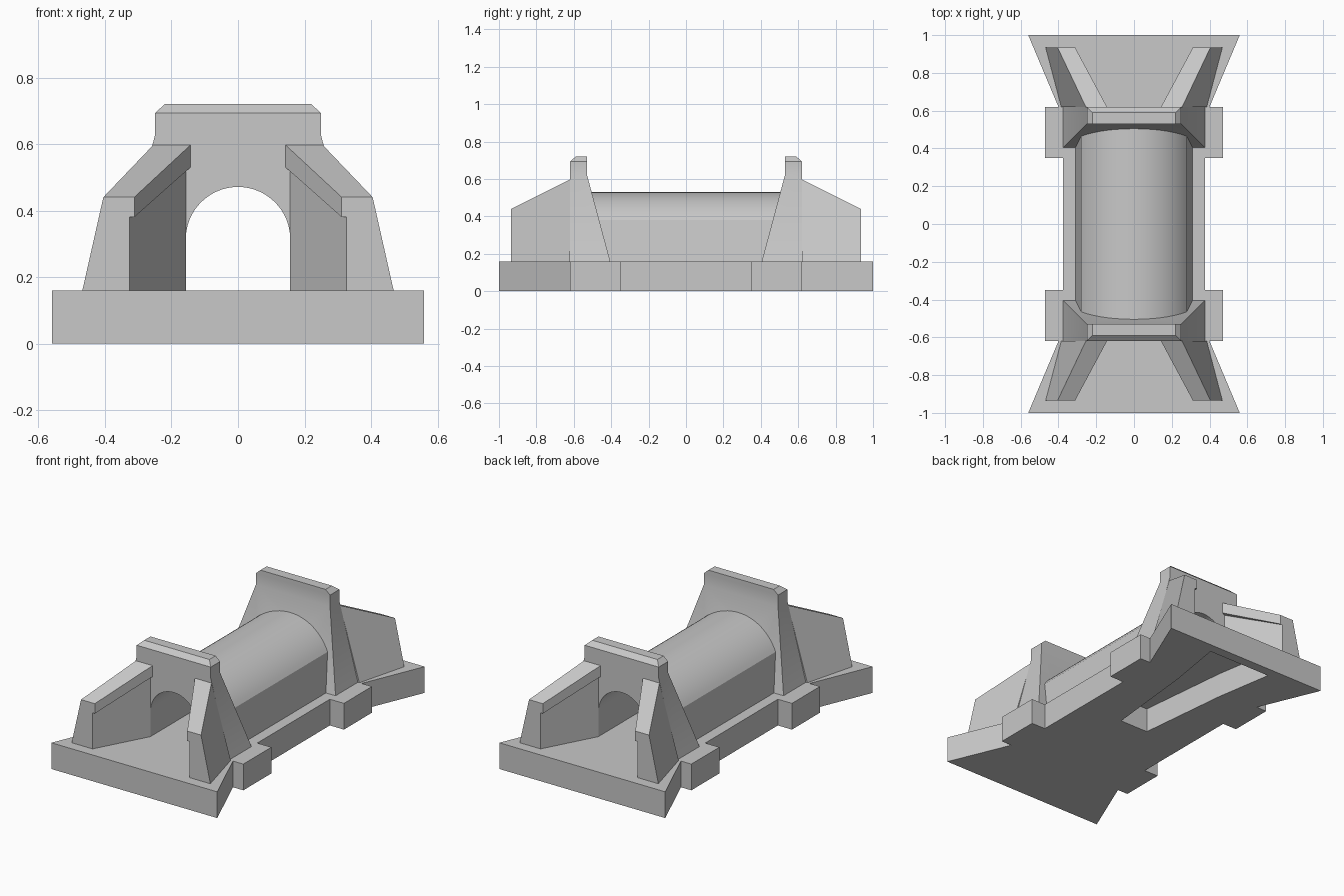
import bpy, bmesh, math

cube = bpy.data.objects.get("Cube")
if cube:
    bpy.data.objects.remove(cube, do_unlink=True)

concrete = bpy.data.materials.new("concrete_grey")
concrete.use_nodes = True
GREY = (0.58, 0.58, 0.58, 1)
concrete.diffuse_color = GREY
concrete.node_tree.nodes["Principled BSDF"].inputs["Base Color"].default_value = GREY

BASE = 0.16  # top of the slab


def loft(name, sections):
    """Skin a list of matching closed loops and cap both ends."""
    bm = bmesh.new()
    rings = [[bm.verts.new(p) for p in s] for s in sections]
    n = len(rings[0])
    for a, b in zip(rings, rings[1:]):
        for i in range(n):
            j = (i + 1) % n
            bm.faces.new((a[i], a[j], b[j], b[i]))
    bm.faces.new(rings[0])
    bm.faces.new(rings[-1])
    bmesh.ops.recalc_face_normals(bm, faces=bm.faces)
    mesh = bpy.data.meshes.new(name)
    bm.to_mesh(mesh)
    bm.free()
    mesh.materials.append(concrete)
    obj = bpy.data.objects.new(name, mesh)
    bpy.context.collection.objects.link(obj)
    return obj


def activate(obj):
    bpy.ops.object.select_all(action='DESELECT')
    obj.select_set(True)
    bpy.context.view_layer.objects.active = obj


def cut(obj, cutter):
    mod = obj.modifiers.new("cut", 'BOOLEAN')
    mod.operation = 'DIFFERENCE'
    mod.solver = 'EXACT'
    mod.object = cutter
    activate(obj)
    bpy.ops.object.modifier_apply(modifier=mod.name)


def smooth(obj):
    activate(obj)
    bpy.ops.object.shade_smooth_by_angle(angle=math.radians(20))


def along_y(profile, y):
    return [(x, y, z) for x, z in profile]


def at_height(outline, z):
    return [(x, y, z) for x, y in outline]


def mirrored(half):
    """Complete a right-hand half outline with its mirror in x."""
    return half + [(-x, y) for x, y in reversed(half)]


def arc(cx_z, radius, start, end, steps):
    return [(radius * math.cos(a), cx_z + radius * math.sin(a))
            for a in (start + (end - start) * i / steps for i in range(steps + 1))]


# Foundation slab with flared aprons and four side pads
quarter = [(0.375, 0.35), (0.47, 0.35), (0.47, 0.62), (0.40, 0.62), (0.56, 1.0)]
half = [(x, -y) for x, y in reversed(quarter)] + quarter
slab = loft("foundation_slab", [at_height(mirrored(half), z) for z in (0, BASE)])

# Recess in the underside, toward the back
recess = mirrored([(0.096, 0.0), (0.156, 0.58), (0.215, 0.94)])
pocket = loft("recess_cutter", [at_height(recess, z) for z in (-0.1, 0.15)])
cut(slab, pocket)
bpy.data.objects.remove(pocket, do_unlink=True)

# Tunnel cutter: straight sides with a round crown
opening = [(0.157, 0.05)] + arc(0.314, 0.157, 0, math.pi, 32) + [(-0.157, 0.05)]
tunnel = loft("tunnel_cutter", [along_y(opening, y) for y in (-0.8, 0.8)])
tunnel.hide_render = True

# Barrel: battered sides with a shallow curved top
spring = math.atan2(0.186, 0.28)
shell = [(0.31, BASE)] + arc(0.194, 0.336, spring, math.pi - spring, 28) + [(-0.31, BASE)]
barrel = loft("barrel", [along_y(shell, y) for y in (-0.55, 0.55)])
cut(barrel, tunnel)
smooth(barrel)

# Wing wall sections (x, z) with an overhanging coping: at headwall and at tip
near = [(0.385, BASE), (0.255, 0.597), (0.143, 0.597), (0.143, 0.53), (0.157, 0.52), (0.157, BASE)]
tip = [(0.468, BASE), (0.405, 0.44), (0.312, 0.44), (0.312, 0.38), (0.327, 0.38), (0.327, BASE)]

# Headwall levels: z, half width, inner y, outer y
levels = [(BASE, 0.375, 0.405, 0.62), (0.625, 0.25, 0.53, 0.62),
          (0.693, 0.25, 0.53, 0.62), (0.72, 0.22, 0.53, 0.59)]

for end, sy in (("front", -1), ("back", 1)):
    wall = loft(end + "_headwall", [
        [(-w, sy * a, z), (w, sy * a, z), (w, sy * b, z), (-w, sy * b, z)]
        for z, w, a, b in levels])
    cut(wall, tunnel)
    smooth(wall)
    for side, sx in (("left", 1), ("right", -1)):
        loft(f"{end}_{side}_wing_wall", [
            [(sx * x, sy * y, z) for x, z in section]
            for section, y in ((near, 0.62), (tip, 0.935))])

bpy.data.objects.remove(tunnel, do_unlink=True)
